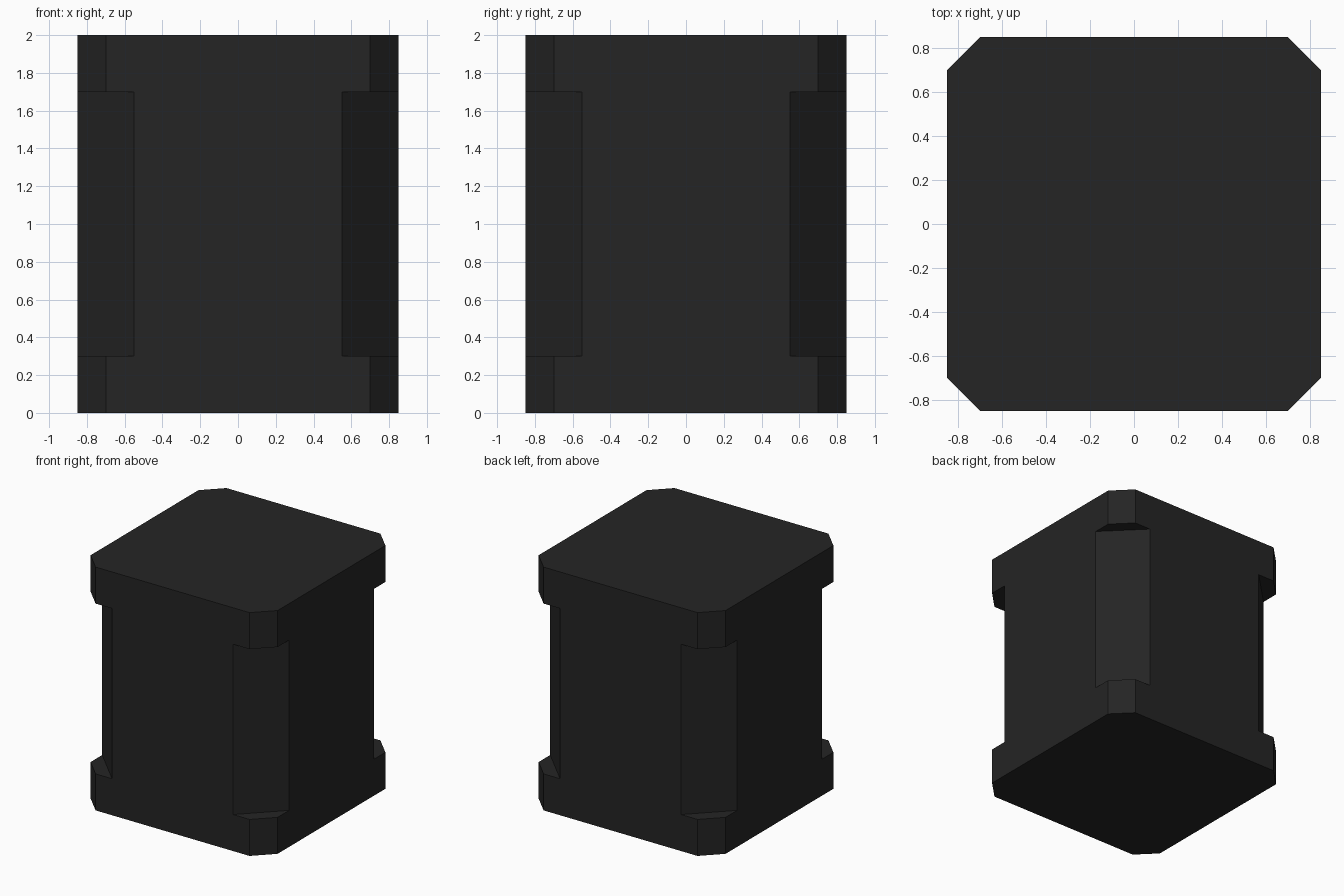
import bpy, bmesh

if "Cube" in bpy.data.objects:
    bpy.data.objects.remove(bpy.data.objects["Cube"])

HALF = 0.85
# (height, corner chamfer) from bottom to top; the middle has deeper corners
LEVELS = [(0, .15), (.3, .15), (.3, .30), (1.7, .30), (1.7, .15), (2, .15)]
CORNERS = [(1, -1), (1, 1), (-1, 1), (-1, -1)]

mat = bpy.data.materials.new("dark charcoal")
mat.diffuse_color = (0.018, 0.018, 0.018, 1)
mat.use_nodes = True
mat.node_tree.nodes["Principled BSDF"].inputs["Base Color"].default_value = mat.diffuse_color

bm = bmesh.new()
rings = []
for z, c in LEVELS:
    ring = []
    for sx, sy in CORNERS:
        pair = [(sx * (HALF - c), sy * HALF, z), (sx * HALF, sy * (HALF - c), z)]
        # keep counter-clockwise order around the block
        ring += [bm.verts.new(p) for p in (pair if sx * sy < 0 else pair[::-1])]
    rings.append(ring)

# Top and bottom caps
bm.faces.new(rings[-1])
bm.faces.new(rings[0][::-1])

for i in range(4):
    a, b, n = 2 * i, 2 * i + 1, (2 * i + 2) % 8
    # Chamfered corner with its recessed ledges
    for lo, hi in zip(rings, rings[1:]):
        bm.faces.new((lo[a], lo[b], hi[b], hi[a]))
    # One flat side running the full height
    bm.faces.new([r[n] for r in rings] + [r[b] for r in reversed(rings)])

bmesh.ops.recalc_face_normals(bm, faces=bm.faces)
mesh = bpy.data.meshes.new("notched_block")
bm.to_mesh(mesh)
bm.free()
mesh.materials.append(mat)
bpy.context.collection.objects.link(bpy.data.objects.new("notched_block", mesh))
